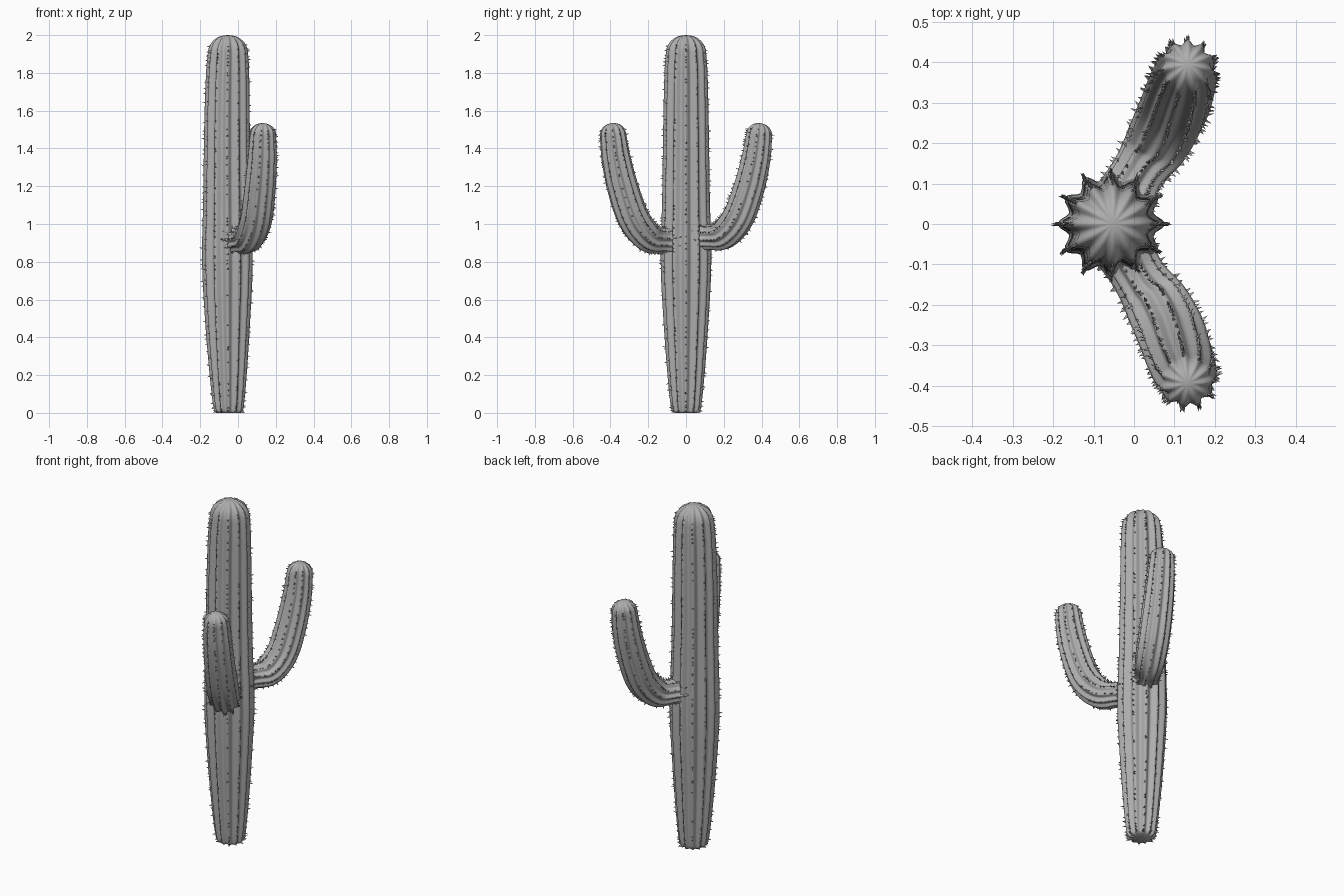
import bpy, math, random
from mathutils import Vector

if "Cube" in bpy.data.objects:
    bpy.data.objects.remove(bpy.data.objects["Cube"])

random.seed(4)
grey = bpy.data.materials.new("cactus grey")
grey.diffuse_color = (0.42, 0.42, 0.42, 1)
grey.use_nodes = True
grey.node_tree.nodes["Principled BSDF"].inputs["Base Color"].default_value = grey.diffuse_color


def make_object(name, verts, faces, smooth):
    mesh = bpy.data.meshes.new(name)
    mesh.from_pydata(verts, [], faces)
    mesh.materials.append(grey)
    obj = bpy.data.objects.new(name, mesh)
    bpy.context.collection.objects.link(obj)
    for p in mesh.polygons:
        p.use_smooth = smooth
    return obj


def spline(points, steps):
    """Catmull-Rom through tuples of x, y, z, radius."""
    pts = [Vector(p) for p in points]
    pts = [pts[0] * 2 - pts[1]] + pts + [pts[-1] * 2 - pts[-2]]
    out = []
    for a, b, c, d in zip(pts, pts[1:], pts[2:], pts[3:]):
        for k in range(steps):
            t = k / steps
            out.append(0.5 * (2 * b + (c - a) * t + (2 * a - 5 * b + 4 * c - d) * t ** 2
                              + (3 * b - a - 3 * c + d) * t ** 3))
    return out + [pts[-2]]


def ribbed_stem(name, points, ribs, depth, dome, side, phase=0.0):
    """Sweep a ribbed section along a path, round off its tip and add spines."""
    path = spline(points, 6)
    n = ribs * 6
    rings = [(p.to_3d(), p[3]) for p in path]
    end, r_end = rings[-1]
    axis = (end - rings[-2][0]).normalized()
    for k in range(1, 8):
        a = k / 8 * math.pi / 2
        rings.append((end + axis * dome * math.sin(a), r_end * math.cos(a) ** 0.9))
    verts, faces, crests = [], [], []
    for i, (c, r) in enumerate(rings):
        t = (rings[min(i + 1, len(rings) - 1)][0] - rings[max(i - 1, 0)][0]).normalized()
        u = (side - t * side.dot(t)).normalized()
        v = t.cross(u)
        row = []
        for j in range(n):
            a = 2 * math.pi * j / n + phase
            groove = (0.5 - 0.5 * math.cos(2 * math.pi * j / 6)) ** 0.85
            d = u * math.cos(a) + v * math.sin(a)
            pos = c + d * r * (1 - depth * groove)
            verts.append(pos)
            if j % 6 == 0:
                row.append((pos, d, t))
        crests.append(row)
    for i in range(len(rings) - 1):
        for j in range(n):
            k = (j + 1) % n
            faces.append((i * n + j, i * n + k, (i + 1) * n + k, (i + 1) * n + j))
    verts += [end + axis * dome, rings[0][0]]
    last = (len(rings) - 1) * n
    for j in range(n):
        k = (j + 1) % n
        faces += [(last + j, last + k, len(verts) - 2), (k, j, len(verts) - 1)]
    make_object(name, verts, faces, True)
    add_spines(name + "_spines", crests)


def add_spines(name, crests):
    """Short three-sided thorns scattered along every rib crest."""
    verts, faces = [], []
    for row_a, row_b in zip(crests[1:-5], crests[2:-4]):
        for (pa, d, t), (pb, _, _) in zip(row_a, row_b):
            count = max(1, round((pb - pa).length / 0.035))
            for k in range(count):
                if random.random() < 0.3:
                    continue
                base = pa.lerp(pb, (k + random.random()) / count)
                s = t.cross(d)
                tip = (d + s * random.uniform(-0.5, 0.5) + t * random.uniform(-0.6, 0.5)).normalized()
                w = 0.0045
                i = len(verts)
                inner = base - d * 0.004
                verts.extend([inner - t * w - s * w, inner - t * w + s * w, inner + t * w,
                              base + tip * random.uniform(0.008, 0.017)])
                faces.extend([(i, i + 1, i + 3), (i + 1, i + 2, i + 3), (i + 2, i, i + 3)])
    make_object(name, verts, faces, False)


# Main trunk, narrow at the foot and widest below the arms
trunk = [(-0.05, 0, 0.0, 0.066), (-0.05, 0, 0.03, 0.08), (-0.052, 0, 0.2, 0.098),
         (-0.055, 0, 0.5, 0.12), (-0.056, 0, 0.8, 0.134), (-0.058, 0, 1.15, 0.126),
         (-0.058, 0, 1.55, 0.12), (-0.055, 0, 1.8, 0.114), (-0.053, 0, 1.9, 0.107)]
ribbed_stem("trunk", trunk, 12, 0.2, 0.1, Vector((1, 0, 0)))

# Two upswept arms, the front one hanging slightly lower
for name, s, drop in (("front_arm", -1, 0.022), ("back_arm", 1, 0.0)):
    arm = [(-0.03, 0.05, 0.935, 0.08), (0.01, 0.125, 0.93, 0.068), (0.058, 0.2, 0.945, 0.081),
           (0.095, 0.275, 1.035, 0.086), (0.115, 0.332, 1.19, 0.084),
           (0.127, 0.37, 1.35, 0.078), (0.131, 0.386, 1.47, 0.07)]
    path = [(x, y * s, z - drop * max(0, 1 - i / 6), r) for i, (x, y, z, r) in enumerate(arm)]
    ribbed_stem(name, path, 11, 0.19, 0.064, Vector((0.93, -0.36 * s, 0)), 0.2)
